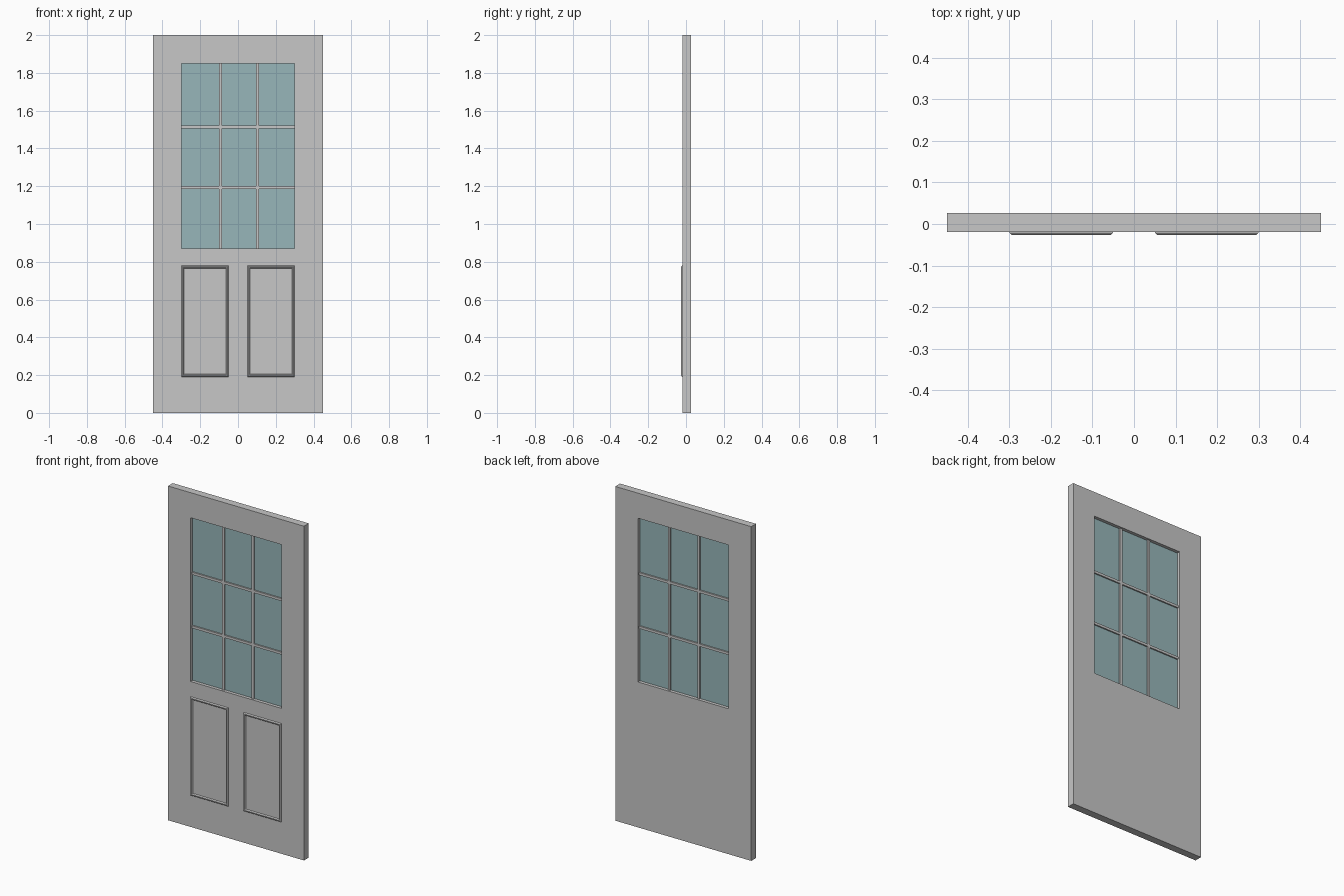
import bpy
import bmesh

cube = bpy.data.objects.get("Cube")
if cube:
    bpy.data.objects.remove(cube, do_unlink=True)


def make_material(name, rgb):
    mat = bpy.data.materials.new(name)
    mat.use_nodes = True
    mat.diffuse_color = (*rgb, 1)
    mat.node_tree.nodes["Principled BSDF"].inputs["Base Color"].default_value = (*rgb, 1)
    return mat


GREY = make_material("door grey", (0.57, 0.57, 0.57))
GLASS = make_material("glass teal", (0.31, 0.47, 0.49))


def finish(name, bm, mat):
    bmesh.ops.recalc_face_normals(bm, faces=bm.faces)
    mesh = bpy.data.meshes.new(name)
    bm.to_mesh(mesh)
    bm.free()
    mesh.materials.append(mat)
    obj = bpy.data.objects.new(name, mesh)
    bpy.context.collection.objects.link(obj)
    return obj


def rect_ring(name, rect, profile, mat):
    """Sweep a closed profile of (inset, y) points around a rectangle."""
    x0, x1, z0, z1 = rect
    bm = bmesh.new()
    loops = []
    for (dx, dz_low, dz_top), y in profile:
        corners = ((x0 + dx, z0 + dz_low), (x1 - dx, z0 + dz_low),
                   (x1 - dx, z1 - dz_top), (x0 + dx, z1 - dz_top))
        loops.append([bm.verts.new((x, y, z)) for x, z in corners])
    for i, a in enumerate(loops):
        b = loops[(i + 1) % len(loops)]
        for j in range(4):
            k = (j + 1) % 4
            bm.faces.new((a[j], a[k], b[k], b[j]))
    return finish(name, bm, mat)


def add_box(bm, x0, x1, y0, y1, z0, z1):
    verts = bmesh.ops.create_cube(bm, size=1)["verts"]
    for v in verts:
        v.co = (x1 if v.co.x > 0 else x0,
                y1 if v.co.y > 0 else y0,
                z1 if v.co.z > 0 else z0)


FRONT, BACK = -0.019, 0.026
MID = (FRONT + BACK) / 2
WIN = (-0.30, 0.30, 0.87, 1.85)

# Door slab with the window opening
outer = (0, 0, 0)
opening = (0.15, WIN[2], 2 - WIN[3])
rect_ring("door_slab", (-0.45, 0.45, 0, 2),
          [(outer, FRONT), (outer, BACK), (opening, BACK), (opening, FRONT)], GREY)

# Glass pane, recessed from both faces
bm = bmesh.new()
add_box(bm, WIN[0], WIN[1], MID - 0.003, MID + 0.003, WIN[2], WIN[3])
finish("window_glass", bm, GLASS)

# Glazing bars: full-height uprights, with crossbars fitted between them
BAR, DEPTH = 0.0075, 0.011
uprights = (-0.0925, 0.1025)
crossbars = (1.1925, 1.513)
bm = bmesh.new()
for x in uprights:
    add_box(bm, x - BAR, x + BAR, MID - DEPTH, MID + DEPTH, WIN[2], WIN[3])
starts = [WIN[0]] + [x + BAR for x in uprights]
ends = [x - BAR for x in uprights] + [WIN[1]]
for z in crossbars:
    for x0, x1 in zip(starts, ends):
        add_box(bm, x0, x1, MID - DEPTH, MID + DEPTH, z - BAR, z + BAR)
finish("glazing_bars", bm, GREY)

# Raised mouldings around the two lower panels
profile = [((d, d, d), y) for d, y in
           ((0, FRONT + 0.001), (0.001, FRONT - 0.003), (0.005, -BACK),
            (0.010, -BACK), (0.014, FRONT - 0.003), (0.015, FRONT + 0.001))]
for side, x0 in (("right", -0.30), ("left", 0.05)):
    rect_ring(side + "_panel_moulding", (x0, x0 + 0.25, 0.19, 0.78), profile, GREY)
